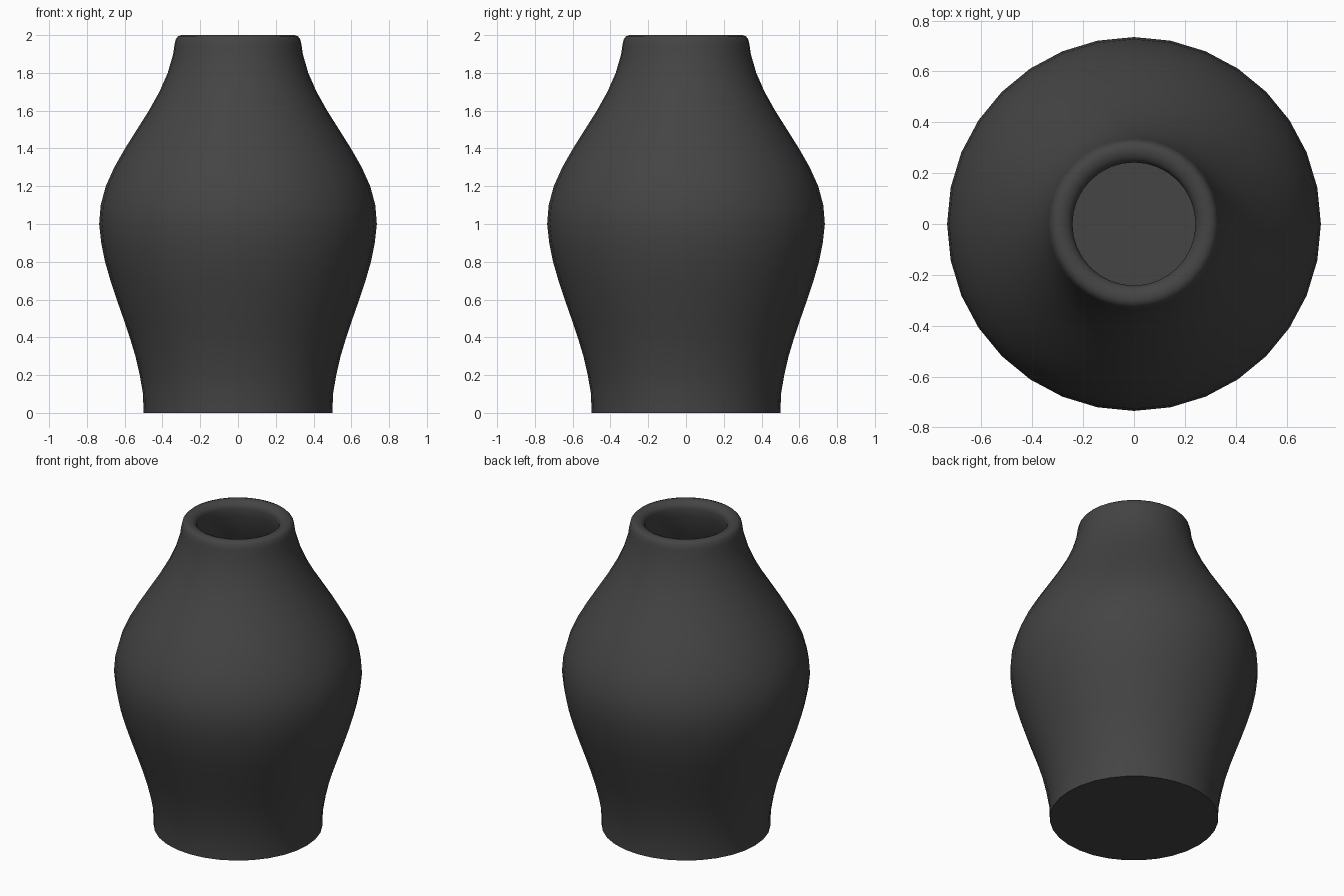
import bpy, bmesh, math

cube = bpy.data.objects.get("Cube")
if cube:
    bpy.data.objects.remove(cube, do_unlink=True)

SIDES = 32
WALL = 0.095

# Dark clay colour
clay = bpy.data.materials.new("charcoal_clay")
clay.use_nodes = True
colour = (0.058, 0.058, 0.058, 1)
clay.diffuse_color = colour
bsdf = clay.node_tree.nodes["Principled BSDF"]
bsdf.inputs["Base Color"].default_value = colour
bsdf.inputs["Roughness"].default_value = 0.7

# Outer wall as (radius, height), from the foot up to the neck
outer = [(0.5, 0), (0.503, 0.1), (0.52, 0.2), (0.543, 0.3), (0.573, 0.4),
         (0.607, 0.5), (0.642, 0.6), (0.675, 0.7), (0.704, 0.8), (0.724, 0.9),
         (0.735, 1.0), (0.727, 1.1), (0.7, 1.2), (0.655, 1.3), (0.598, 1.4),
         (0.535, 1.5), (0.472, 1.6), (0.416, 1.7), (0.372, 1.8), (0.343, 1.9)]

# Rounded lip, from outside to inside
lip = [(0.336, 1.95), (0.329, 1.98), (0.317, 1.994), (0.3, 2.0),
       (0.28, 1.998), (0.26, 1.99), (0.247, 1.975), (0.242, 1.955)]

# Inner wall follows the outer one at a constant thickness down to a flat floor
inner = [(r - WALL, z) for r, z in reversed(outer) if z > 0.05]
profile = [(0, 0)] + outer + lip + inner + [(0, inner[-1][1])]

# Spin the profile into a closed vessel
bm = bmesh.new()
verts = [bm.verts.new((r, 0, z)) for r, z in profile]
edges = [bm.edges.new(pair) for pair in zip(verts, verts[1:])]
bmesh.ops.spin(bm, geom=verts + edges, cent=(0, 0, 0), axis=(0, 0, 1),
               angle=math.tau, steps=SIDES)
bmesh.ops.remove_doubles(bm, verts=bm.verts, dist=0.0005)
bmesh.ops.recalc_face_normals(bm, faces=bm.faces)

mesh = bpy.data.meshes.new("vase")
bm.to_mesh(mesh)
bm.free()
mesh.materials.append(clay)

vase = bpy.data.objects.new("vase", mesh)
bpy.context.collection.objects.link(vase)

# Smooth walls with sharp foot and floor edges
bpy.ops.object.select_all(action="DESELECT")
vase.select_set(True)
bpy.context.view_layer.objects.active = vase
bpy.ops.object.shade_smooth_by_angle(angle=math.radians(40))
